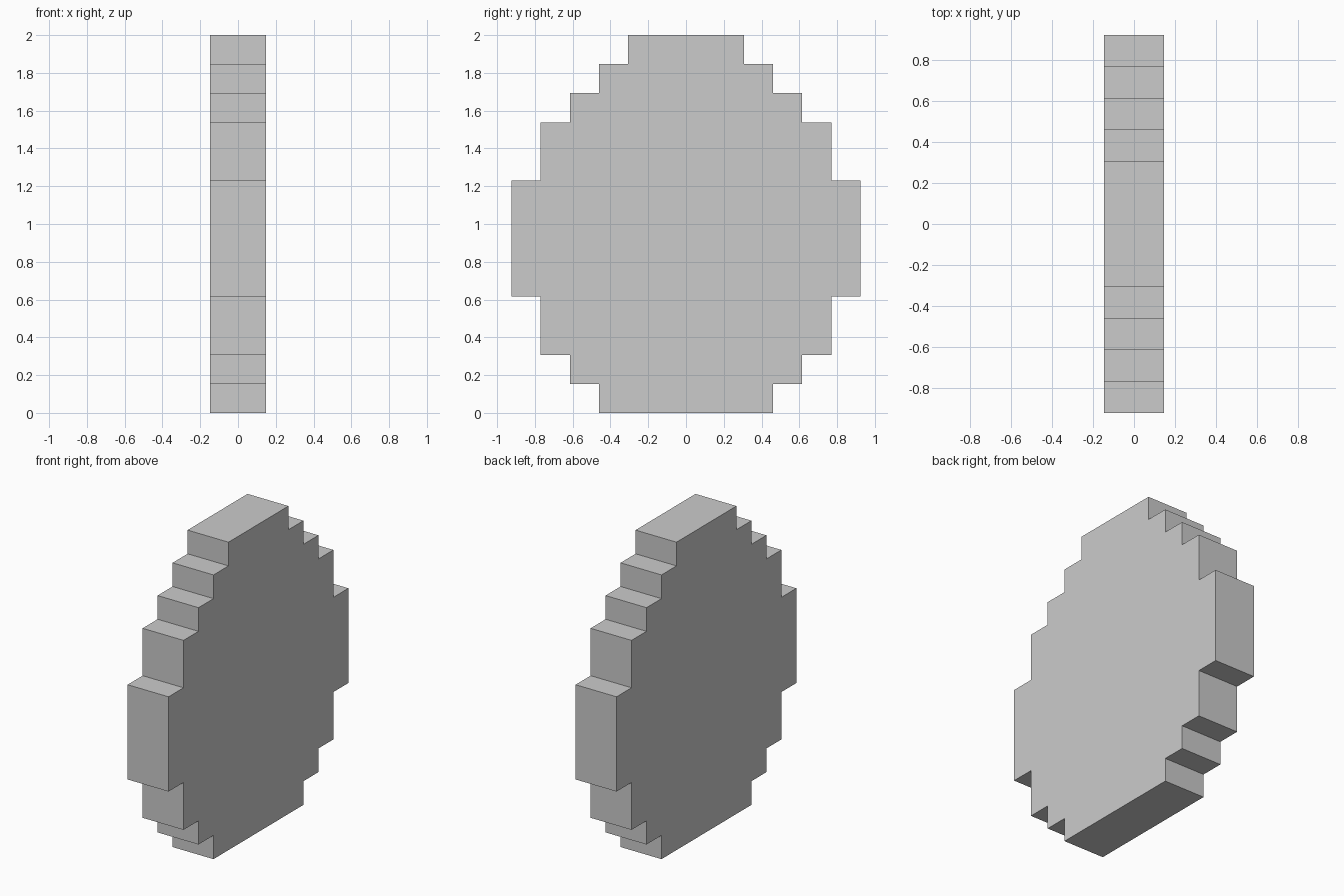
import bpy, bmesh

if "Cube" in bpy.data.objects:
    bpy.data.objects.remove(bpy.data.objects["Cube"])

U = 2 / 13          # one step of the stepped outline
HALF = 0.147        # half thickness along x

# (top of row in steps, half width in steps), from the bottom up
ROWS = [(1, 3), (2, 4), (4, 5), (8, 6), (10, 5), (11, 4), (12, 3), (13, 2)]

# Right half of the outline, then mirrored to the left
right = []
z = 0
for top, w in ROWS:
    right += [(w * U, z * U), (w * U, top * U)]
    z = top
outline = right + [(-y, h) for y, h in reversed(right)]

# Stepped disc: outline face extruded through the thickness
bm = bmesh.new()
face = bm.faces.new([bm.verts.new((-HALF, y, h)) for y, h in outline])
side = bmesh.ops.extrude_face_region(bm, geom=[face], use_keep_orig=True)
verts = [g for g in side["geom"] if isinstance(g, bmesh.types.BMVert)]
bmesh.ops.translate(bm, verts=verts, vec=(2 * HALF, 0, 0))
bmesh.ops.recalc_face_normals(bm, faces=bm.faces)

mesh = bpy.data.meshes.new("stepped_disc")
bm.to_mesh(mesh)
bm.free()
obj = bpy.data.objects.new("stepped_disc", mesh)
bpy.context.collection.objects.link(obj)
